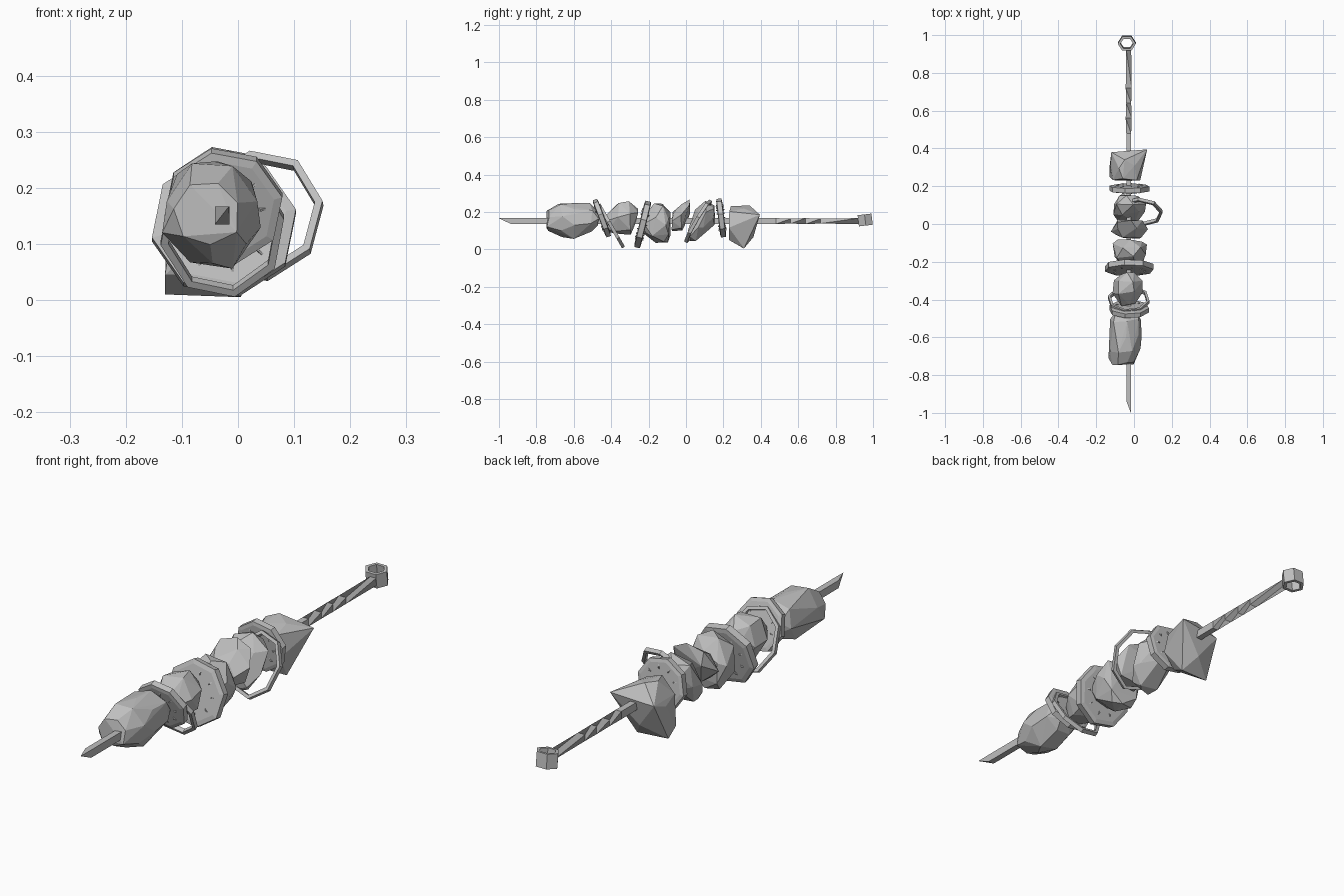
import bpy, bmesh, math, random
from mathutils import Vector, Matrix

random.seed(7)
if "Cube" in bpy.data.objects:
    bpy.data.objects.remove(bpy.data.objects["Cube"])

GREY = (0.52, 0.52, 0.52, 1)
mat = bpy.data.materials.new("plain grey")
mat.use_nodes = True
mat.diffuse_color = GREY
mat.node_tree.nodes["Principled BSDF"].inputs["Base Color"].default_value = GREY

ROD_X, ROD_Z = -0.028, 0.151


def finish(name, bm, matrix=None):
    if matrix:
        bm.transform(matrix)
    bmesh.ops.recalc_face_normals(bm, faces=bm.faces)
    mesh = bpy.data.meshes.new(name)
    bm.to_mesh(mesh)
    bm.free()
    mesh.materials.append(mat)
    obj = bpy.data.objects.new(name, mesh)
    bpy.context.collection.objects.link(obj)
    return obj


def loft(name, rings, loop=False, matrix=None):
    """Skin a list of point rings; cap the ends or join them in a loop."""
    bm = bmesh.new()
    rows = [[bm.verts.new(p) for p in ring] for ring in rings]
    n = len(rows[0])
    pairs = list(zip(rows, rows[1:])) + ([(rows[-1], rows[0])] if loop else [])
    for a, b in pairs:
        for i in range(n):
            j = (i + 1) % n
            bm.faces.new((a[i], a[j], b[j], b[i]))
    if not loop:
        bm.faces.new(rows[0])
        bm.faces.new(rows[-1])
    return finish(name, bm, matrix)


def oval(y, rx, rz, n=8, phase=0.2):
    steps = [phase + math.tau * i / n for i in range(n)]
    return [(rx * math.cos(a), y, rz * math.sin(a)) for a in steps]


def placed(centre, tilt, turn=0):
    return (Matrix.Translation(centre) @ Matrix.Rotation(turn, 4, "Z")
            @ Matrix.Rotation(tilt, 4, "X"))


def chunk(name, sections, extra=(), n=6):
    """Faceted lump: the hull of a few uneven ovals along the skewer."""
    bm = bmesh.new()
    for y, cx, cz, rx, rz in sections:
        for px, py, pz in oval(y, rx, rz, n, random.uniform(0, 1)):
            k = random.uniform(0.93, 1.07)
            bm.verts.new((cx + px * k, py + random.uniform(-0.012, 0.012), cz + pz * k))
    for p in extra:
        bm.verts.new(p)
    hull = bmesh.ops.convex_hull(bm, input=bm.verts)
    loose = [v for v in hull["geom_interior"] if isinstance(v, bmesh.types.BMVert)]
    bmesh.ops.delete(bm, geom=loose, context="VERTS")
    bmesh.ops.dissolve_limit(bm, angle_limit=0.09, verts=bm.verts, edges=bm.edges)
    return finish(name, bm)


def vegetable_slice(name, centre, rx, rz, thick, tilt, turn=0):
    """Eight-sided slice with a rind and a circle of seeds on each face."""
    h = thick / 2
    m = placed(centre, tilt, turn)
    loft(name, [oval(-h, rx * 0.86, rz * 0.86), oval(-h * 0.8, rx, rz),
                oval(h * 0.8, rx, rz), oval(h, rx * 0.86, rz * 0.86)], matrix=m)
    bm = bmesh.new()
    for side in (-h, h):
        for i in range(9):
            a = math.tau * i / 9
            spin = Matrix.Rotation(a, 4, "Y") @ Matrix.Translation((rx * 0.62, side, 0))
            bmesh.ops.create_cone(bm, segments=4, radius1=1, radius2=1, depth=1, cap_ends=True,
                                  matrix=spin @ Matrix.Diagonal((0.009, 0.006, 0.004, 1)))
    finish(name + "_seeds", bm, m)


def onion_ring(name, centre, rx, rz, tilt, turn=0, wall=0.014, depth=0.018):
    h = depth / 2
    ix, iz = rx - wall, rz - wall
    loft(name, [oval(-h, rx, rz), oval(h, rx, rz), oval(h, ix, iz), oval(-h, ix, iz)],
         loop=True, matrix=placed(centre, tilt, turn))


# Skewer: slanted point, straight rod, twisted stretch
def bar(y, angle=0):
    c, s = math.cos(angle), math.sin(angle)
    corners = [(-0.013, -0.016), (0.013, -0.016), (0.013, 0.016), (-0.013, 0.016)]
    return [(ROD_X + x * c - z * s, y, ROD_Z + x * s + z * c) for x, z in corners]


tip = [Vector(p).lerp(Vector((-0.016, -1, 0.167)), 0.97) for p in bar(-1)]
tip = [(p.x, -1, p.z) for p in tip]
quarter = math.pi / 2
twist = [bar(0.48 + 0.08 * i, quarter * i) for i in range(4)]
loft("skewer", [tip, bar(-0.935)] + twist + [bar(0.925, quarter * 3 + quarter)])

# Handle loop: six-sided band lying flat
handle_at = Matrix.Translation((-0.038, 0.958, 0.157)) @ Matrix.Rotation(quarter + 0.12, 4, "X")
h = 0.03
loft("handle_loop", [oval(-h, 0.048, 0.043, 6, 0), oval(h, 0.048, 0.043, 6, 0),
                     oval(h, 0.034, 0.03, 6, 0), oval(-h, 0.034, 0.03, 6, 0)],
     loop=True, matrix=handle_at)

# Front meat
chunk("front_meat", [(-0.735, -0.055, 0.155, 0.06, 0.06), (-0.67, -0.045, 0.155, 0.08, 0.092),
                     (-0.59, -0.045, 0.155, 0.086, 0.098), (-0.51, -0.045, 0.165, 0.083, 0.08),
                     (-0.475, -0.045, 0.165, 0.06, 0.045)],
      [(-0.135, -0.71, 0.12), (-0.01, -0.6, 0.056)], 7)

# Front slice and the onion ring hanging behind it
vegetable_slice("front_slice", (-0.026, -0.45, 0.167), 0.107, 0.108, 0.03, 0.36)
onion_ring("front_onion_ring", (-0.028, -0.4, 0.125), 0.112, 0.135, 0.52)

# Second meat
chunk("second_meat", [(-0.425, -0.035, 0.14, 0.045, 0.05), (-0.365, -0.035, 0.165, 0.08, 0.087),
                      (-0.3, -0.03, 0.17, 0.08, 0.09), (-0.265, -0.03, 0.17, 0.04, 0.045)])

# Large middle slice
vegetable_slice("middle_slice", (-0.025, -0.232, 0.133), 0.131, 0.13, 0.036, -0.24)

# Third meat
chunk("third_meat", [(-0.215, -0.02, 0.13, 0.06, 0.05), (-0.17, -0.02, 0.135, 0.093, 0.105),
                     (-0.115, -0.02, 0.14, 0.093, 0.113), (-0.09, -0.02, 0.12, 0.07, 0.08)])

# Pepper piece, leaning back
chunk("pepper_piece", [(-0.07, -0.025, 0.15, 0.065, 0.055), (-0.03, -0.02, 0.17, 0.1, 0.072),
                       (0.012, -0.02, 0.215, 0.075, 0.053)])

# Fourth meat with a loose onion ring
chunk("fourth_meat", [(0.02, -0.03, 0.075, 0.055, 0.035), (0.055, -0.025, 0.125, 0.088, 0.09),
                      (0.105, -0.02, 0.17, 0.09, 0.085), (0.15, -0.025, 0.18, 0.055, 0.055)])
onion_ring("back_onion_ring", (0.037, 0.065, 0.15), 0.116, 0.132, -0.53, -0.12)

# Back slice
vegetable_slice("back_slice", (-0.025, 0.188, 0.168), 0.108, 0.106, 0.032, 0.12)

# Back meat, with pulled-out corners
chunk("back_meat", [(0.23, -0.04, 0.14, 0.075, 0.09), (0.3, -0.045, 0.135, 0.08, 0.1)],
      [(0.07, 0.395, 0.185), (-0.12, 0.38, 0.17), (-0.04, 0.36, 0.065), (-0.13, 0.3, 0.01),
       (0.005, 0.31, 0.005), (-0.05, 0.34, 0.235), (-0.13, 0.25, 0.045)])
